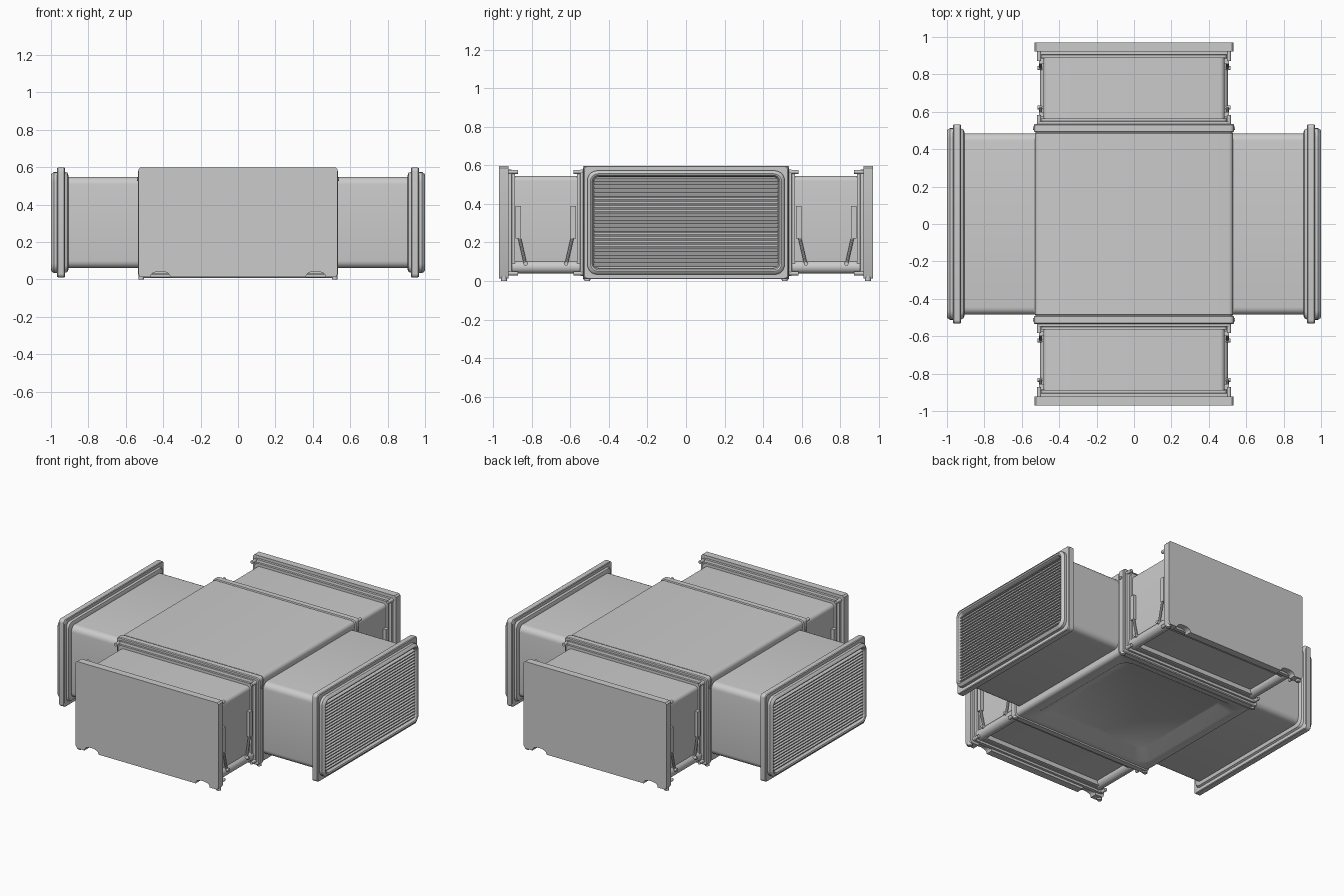
import bpy, bmesh
from math import sin, cos, pi
from mathutils import Vector

if "Cube" in bpy.data.objects:
    bpy.data.objects.remove(bpy.data.objects["Cube"])

# Map (distance outward, sideways, height) to an arm direction
def place(axis, s, d, w, z):
    return Vector((s * d, w, z)) if axis == 'x' else Vector((w, s * d, z))

def finish(name, bm):
    bmesh.ops.recalc_face_normals(bm, faces=bm.faces)
    me = bpy.data.meshes.new(name)
    bm.to_mesh(me)
    bm.free()
    ob = bpy.data.objects.new(name, me)
    bpy.context.collection.objects.link(ob)
    bpy.context.view_layer.objects.active = ob
    ob.select_set(True)
    bpy.ops.object.shade_smooth_by_angle(angle=0.6)
    ob.select_set(False)
    return ob

def rounded(hw, z0, z1, r, n=5):
    pts = []
    for k, (cx, cz) in enumerate([(hw - r, z1 - r), (-hw + r, z1 - r),
                                  (-hw + r, z0 + r), (hw - r, z0 + r)]):
        for i in range(n + 1):
            a = (k + i / n) * pi / 2
            pts.append((cx + r * cos(a), cz + r * sin(a)))
    return pts

def skin(name, rings):
    bm = bmesh.new()
    rows = [[bm.verts.new(p) for p in ring] for ring in rings]
    n = len(rows[0])
    for a, b in zip(rows, rows[1:]):
        for i in range(n):
            bm.faces.new((a[i], a[(i + 1) % n], b[(i + 1) % n], b[i]))
    bm.faces.new(rows[0])
    bm.faces.new(rows[-1])
    return finish(name, bm)

# Sections: (distance, half width, bottom, top, corner radius)
def loft(name, axis, s, sections):
    return skin(name, [[place(axis, s, d, w, z) for w, z in rounded(hw, z0, z1, r)]
                       for d, hw, z0, z1, r in sections])

def extrude(name, axis, s, profile, d0, d1):
    return skin(name, [[place(axis, s, d, w, z) for w, z in profile] for d in (d0, d1)])

def box(name, x0, x1, y0, y1, z0, z1):
    return skin(name, [[Vector(p) for p in ((x0, y0, z), (x1, y0, z), (x1, y1, z), (x0, y1, z))]
                       for z in (z0, z1)])

def rod(name, p, q, r, n=16):
    p, q = Vector(p), Vector(q)
    ax = (q - p).normalized()
    u = ax.orthogonal().normalized()
    v = ax.cross(u)
    return skin(name, [[c + r * (u * cos(2 * pi * i / n) + v * sin(2 * pi * i / n))
                        for i in range(n)] for c in (p, q)])

# Central hub with raised end rims and thin grooves beside them
half = [(0, .53, .012, .594, .025), (.484, .53, .012, .594, .025),
        (.487, .526, .016, .590, .022), (.491, .526, .016, .590, .022),
        (.494, .534, .008, .598, .022), (.530, .534, .008, .598, .022),
        (.535, .529, .013, .593, .018)]
hub = loft("hub_body", 'y', 1, [(-d, *r) for d, *r in reversed(half)] + half[1:])

# Sloped recess in the underside of the hub
cutter = skin("hub_recess_cutter", [[Vector((x, y, z)) for x, y in rounded(h, -h, h, r)]
              for z, h, r in ((-.03, .47, .09), (.012, .45, .08), (.06, .38, .05))])
cutter.hide_render = True
cutter.hide_set(True)
mod = hub.modifiers.new("underside_recess", 'BOOLEAN')
mod.operation = 'DIFFERENCE'
mod.object = cutter
mod.solver = 'EXACT'

for s in (-1, 1):
    side = "right" if s > 0 else "left"
    # Side ducts, flanges and rounded grille frames
    loft(side + "_duct", 'x', s, [(.50, .485, .06, .548, .04), (.93, .485, .06, .548, .04)])
    loft(side + "_flange", 'x', s, [
        (.905, .487, .058, .55, .04), (.912, .505, .04, .57, .04), (.925, .51, .035, .575, .035),
        (.925, .528, .014, .594, .02), (.929, .533, .01, .598, .02),
        (.962, .533, .01, .598, .02), (.967, .528, .014, .594, .018)])
    loft(side + "_grille_frame", 'x', s, [
        (.96, .512, .034, .573, .05), (.985, .512, .034, .573, .05),
        (.996, .504, .042, .565, .045), (1.0, .496, .05, .557, .04),
        (.996, .488, .058, .549, .035), (.985, .482, .064, .543, .03),
        (.968, .480, .066, .541, .03)])
    # Slanted louvre slats as one saw-tooth strip each
    for i in range(23):
        z = .073 + i * .0202
        pr = [(.966, z + .011), (.966, z + .017), (.988, z + .006), (.988, z)]
        skin(side + "_louvre", [[Vector((s * x, y, h)) for x, h in pr] for y in (-.478, .478)])

for s in (-1, 1):
    end = "back" if s > 0 else "front"
    # End compartments with stepped collars
    loft(end + "_compartment", 'y', s, [(.52, .485, .075, .545, .025), (.93, .485, .075, .545, .025)])
    loft(end + "_inner_collar", 'y', s, [(.53, .515, .025, .58, .02), (.548, .515, .025, .58, .02),
                                        (.551, .497, .04, .563, .02), (.565, .497, .04, .563, .02)])
    loft(end + "_outer_collar", 'y', s, [(.888, .497, .04, .563, .02), (.903, .497, .04, .563, .02),
                                        (.906, .512, .028, .578, .02), (.93, .512, .028, .578, .02)])
    # End cover plate with two arched finger notches
    prof = [(.533, .03), (.533, .588), (.523, .598), (-.523, .598), (-.533, .588), (-.533, .03), (-.523, .012)]
    for c in (-.415, .415):
        prof += [(c - .052 * cos(pi * i / 10), .012 + .03 * sin(pi * i / 10) ** .7) for i in range(11)]
    prof.append((.523, .012))
    extrude(end + "_cover_plate", 'y', s, prof, .922, .97)
    # Bottom rails across the underside
    for d in (.575, .88):
        box(end + "_underside_rail", -.47, .47, s * d - .012, s * d + .012, .045, .08)

    for t in (-1, 1):
        # Thick lower guide tubes
        rod(end + "_guide_tube", (t * .47, s * .54, .072), (t * .47, s * .92, .072), .034, 20)
        # Latch blades, diagonal struts and pivots mirrored on both ends of the gap
        for d, m in ((.585, 1), (.87, -1)):
            x = sorted((t * .482, t * .507))
            box(end + "_latch_blade", *x, s * d - .014, s * d + .014, .22, .39)
            rod(end + "_latch_strut", (t * .499, s * (d + m * .004), .23),
                (t * .499, s * (d + m * .037), .085), .008, 8)
            rod(end + "_latch_pivot", (t * .47, s * (d + m * .037), .09),
                (t * .517, s * (d + m * .037), .09), .011, 12)
        # Corner pegs
        for z in (.04, .567):
            for d0, d1 in ((.53, .583), (.872, .925)):
                rod(end + "_corner_peg", (t * .507, s * d0, z), (t * .507, s * d1, z), .011, 12)
        # Small feet below plate and hub corners
        for d in (.945, .512):
            rod(end + "_foot", (t * .517, s * d, 0), (t * .517, s * d, .03), .015, 12)
        # Side bumps on the hub rim
        rod(end + "_rim_bump", (t * .525, s * .512, .535), (t * .54, s * .512, .535), .01, 12)
